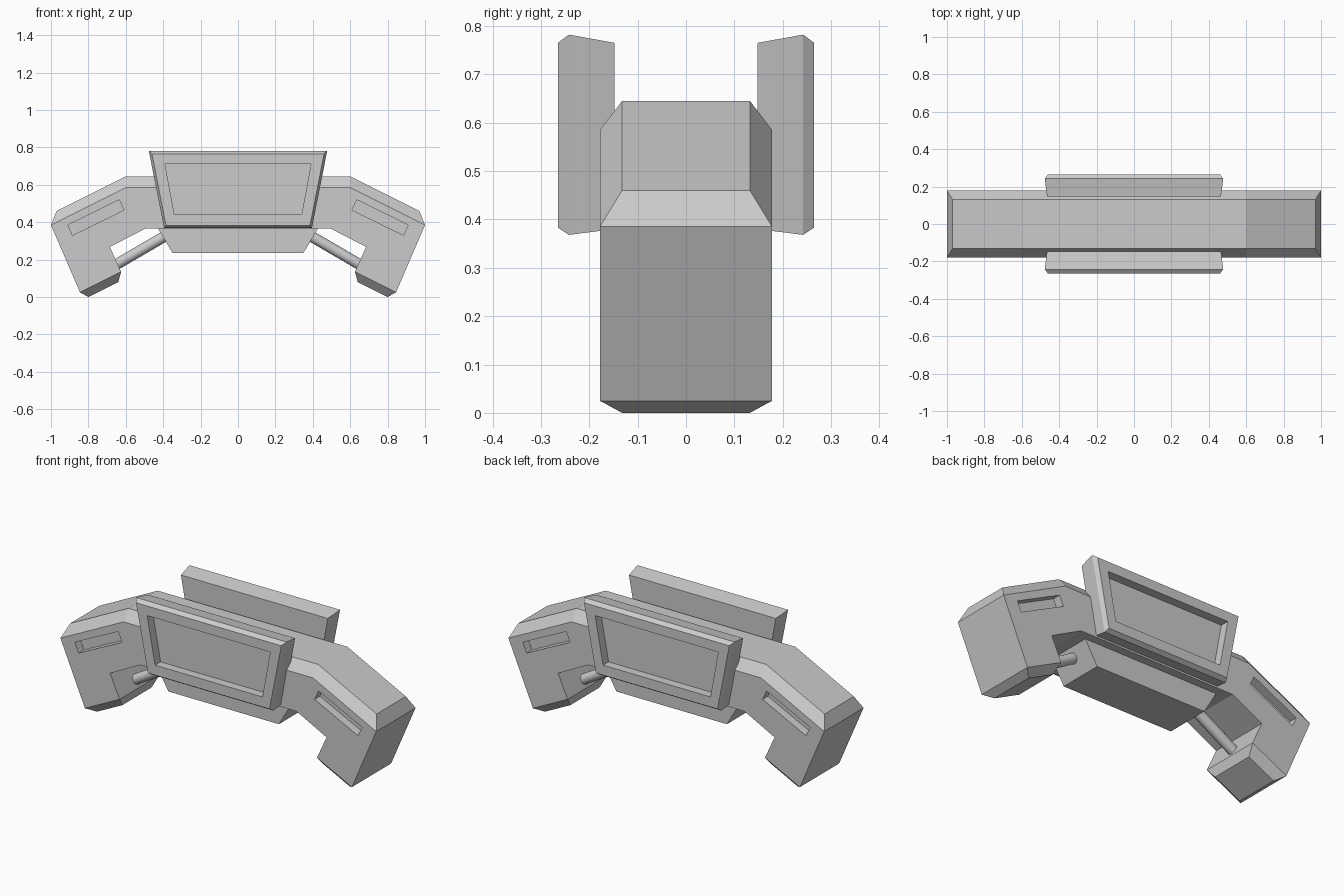
import bpy, bmesh
from mathutils import Vector

if "Cube" in bpy.data.objects:
    bpy.data.objects.remove(bpy.data.objects["Cube"])


def loft(name, rings):
    """Solid through matching rings of 3D points, capped at both ends."""
    bm = bmesh.new()
    loops = [[bm.verts.new(p) for p in r] for r in rings]
    n = len(loops[0])
    for a, b in zip(loops, loops[1:]):
        for i in range(n):
            j = (i + 1) % n
            bm.faces.new((a[i], a[j], b[j], b[i]))
    bm.faces.new(loops[0])
    bm.faces.new(loops[-1])
    bmesh.ops.recalc_face_normals(bm, faces=bm.faces)
    me = bpy.data.meshes.new(name)
    bm.to_mesh(me)
    bm.free()
    ob = bpy.data.objects.new(name, me)
    bpy.context.collection.objects.link(ob)
    return ob


def at_y(pts, y):
    return [(x, y, z) for x, z in pts]


def mirrored(pts):
    """Right-half profile completed to a symmetric closed one."""
    return pts + [(-x, z) for x, z in reversed(pts)]


def trapezoid(xt, zt, xb, zb):
    return mirrored([(xt, zt), (xb, zb)])


# Arched body: wide slab with narrower caps along the top and at the feet
W, N = 0.178, 0.132
side = [(0.6, 0.585), (1.0, 0.385), (0.845, 0.025), (0.625, 0.135),
        (0.685, 0.268), (0.495, 0.366)]
cap = [(0.6, 0.645), (0.97, 0.46)]
foot = [(0.8, 0.0), (0.64, 0.08)]
body = loft("body", [at_y(mirrored(side), -W), at_y(mirrored(side), W)])
bm = bmesh.new()
bm.from_mesh(body.data)


def vert(x, y, z):
    co = Vector((x, y, z))
    v = min(bm.verts, key=lambda q: (q.co - co).length)
    return v if (v.co - co).length < 1e-4 else bm.verts.new(co)


def raise_cap(base, top):
    """Replace the strip of faces over base with a tapered cap."""
    lo = [[vert(x, y, z) for x, z in base] for y in (-W, W)]
    for i in range(len(base) - 1):
        ring = {lo[0][i], lo[0][i + 1], lo[1][i], lo[1][i + 1]}
        bm.faces.remove(next(f for f in bm.faces if set(f.verts) == ring))
    hi = [[vert(x, y, z) for x, z in top] for y in (-N, N)]
    for i in range(len(base) - 1):
        bm.faces.new((hi[0][i], hi[0][i + 1], hi[1][i + 1], hi[1][i]))
        for k in (0, 1):
            bm.faces.new((lo[k][i], lo[k][i + 1], hi[k][i + 1], hi[k][i]))
    for i in (0, -1):
        bm.faces.new((lo[0][i], lo[1][i], hi[1][i], hi[0][i]))


def flip(pts):
    return [(-x, z) for x, z in pts]


raise_cap(flip(side[:2])[::-1] + side[:2], flip(cap)[::-1] + cap)
for f in (list, flip):
    raise_cap(f(side[2:4]), f(foot))
bmesh.ops.recalc_face_normals(bm, faces=bm.faces)
bm.to_mesh(body.data)
bm.free()


def cut(ob, cutter):
    cutter.hide_render = True
    cutter.hide_set(True)
    m = ob.modifiers.new("recess", 'BOOLEAN')
    m.operation, m.solver, m.object = 'DIFFERENCE', 'EXACT', cutter


# Slots in both faces of both arms
slot = [(0.91, 0.385), (0.635, 0.52), (0.61, 0.465), (0.885, 0.33)]
for sx in (-1, 1):
    for sy in (-1, 1):
        p = [(sx * x, z) for x, z in slot]
        cut(body, loft("slot_cutter", [at_y(p, sy * 0.13), at_y(p, sy * 0.25)]))

# Recessed display panels, front and back
for s, label in ((-1, "front"), (1, "back")):
    panel = loft(label + "_panel", [
        at_y(trapezoid(0.465, 0.765, 0.395, 0.38), s * 0.148),
        at_y(trapezoid(0.477, 0.782, 0.395, 0.368), s * 0.242),
        at_y(trapezoid(0.46, 0.765, 0.385, 0.383), s * 0.265)])
    hole = trapezoid(0.39, 0.71, 0.34, 0.44)
    cut(panel, loft("panel_cutter", [at_y(hole, s * 0.215), at_y(hole, s * 0.35)]))

# Under-slung centre box
under = trapezoid(0.435, 0.38, 0.35, 0.235)
loft("under_box", [at_y(under, -0.13), at_y(under, 0.13)])

# Rods bracing the arms against the under box
for s in (-1, 1):
    a, b = Vector((s * 0.70, 0, 0.145)), Vector((s * 0.34, 0, 0.355))
    bpy.ops.mesh.primitive_cylinder_add(vertices=16, radius=0.029,
                                        depth=(b - a).length, location=(a + b) / 2)
    rod = bpy.context.object
    rod.name = "brace_rod"
    rod.rotation_euler = (b - a).to_track_quat('Z', 'Y').to_euler()
    bpy.ops.object.shade_smooth_by_angle()
